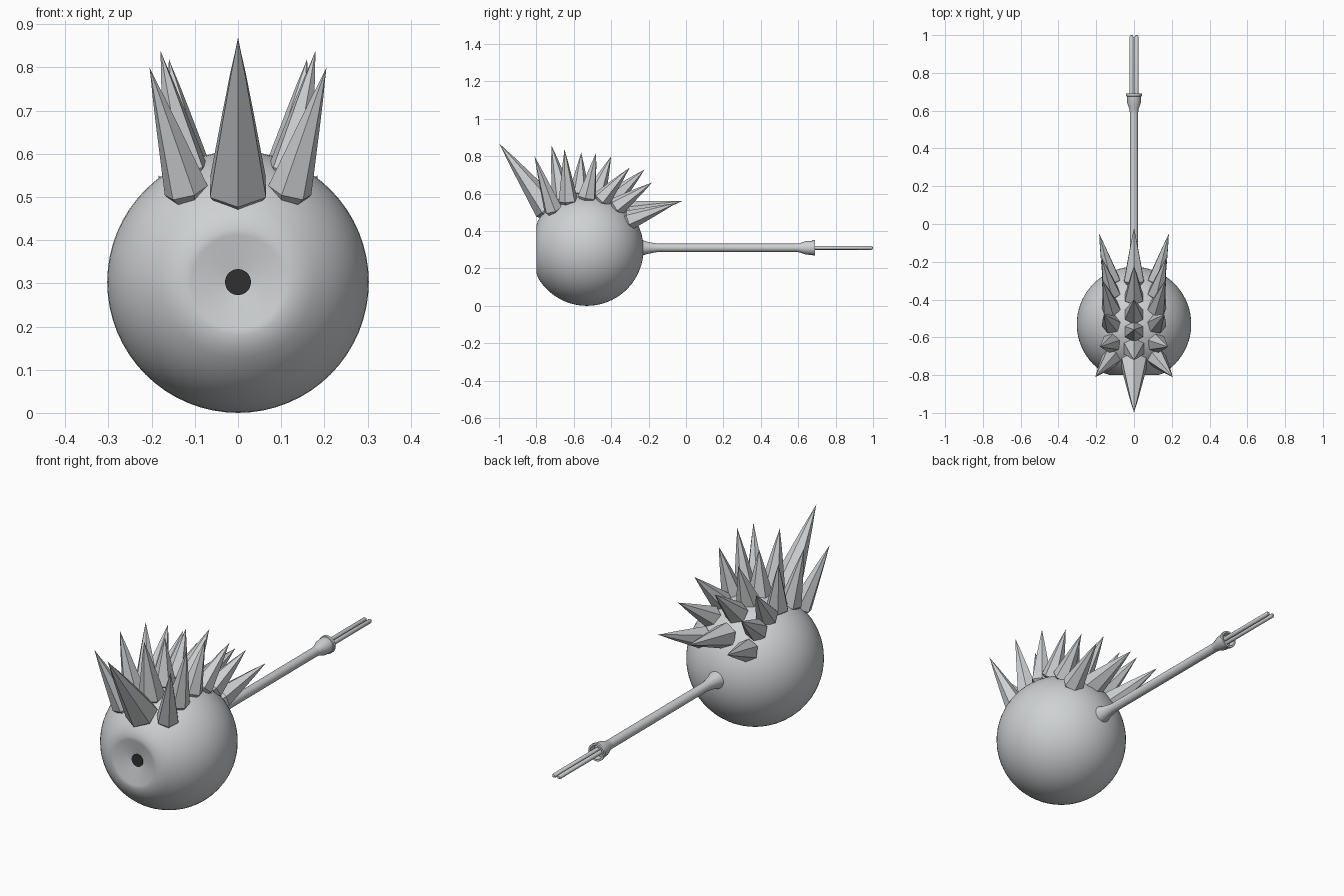
import bpy, bmesh, math
from mathutils import Vector

old = bpy.data.objects.get("Cube")
if old:
    bpy.data.objects.remove(old)


def material(name, rgb):
    m = bpy.data.materials.new(name)
    m.use_nodes = True
    m.diffuse_color = (*rgb, 1)
    m.node_tree.nodes["Principled BSDF"].inputs["Base Color"].default_value = (*rgb, 1)
    return m


GREY = material("pale grey", (0.62, 0.64, 0.65))
DARK = material("pupil black", (0.03, 0.03, 0.03))


def lathe(name, profile, start, direction, sides, mat, smooth=40):
    """Turn (distance, radius) points about an axis and cap both ends."""
    axis = Vector(direction).normalized()
    up = Vector((0, 0, 1)) if abs(axis.z) < 0.999 else Vector((0, -1, 0))
    side = axis.cross(up).normalized()
    up = side.cross(axis)
    bm = bmesh.new()
    rings = []
    for d, r in profile:
        centre = Vector(start) + axis * d
        if r == 0:
            rings.append([bm.verts.new(centre)] * sides)
            continue
        ring = []
        for i in range(sides):
            a = math.tau * i / sides
            ring.append(bm.verts.new(centre + r * (up * math.cos(a) + side * math.sin(a))))
        rings.append(ring)
    for a, b in zip(rings, rings[1:]):
        for i in range(sides):
            j = (i + 1) % sides
            corners = list(dict.fromkeys((a[i], a[j], b[j], b[i])))
            bm.faces.new(corners)
    for ring in (rings[0], rings[-1]):
        if ring[0] is not ring[1]:
            bm.faces.new(ring)
    bmesh.ops.recalc_face_normals(bm, faces=bm.faces)
    mesh = bpy.data.meshes.new(name)
    bm.to_mesh(mesh)
    bm.free()
    mesh.materials.append(mat)
    ob = bpy.data.objects.new(name, mesh)
    bpy.context.collection.objects.link(ob)
    if smooth:
        bpy.ops.object.select_all(action="DESELECT")
        ob.select_set(True)
        bpy.context.view_layer.objects.active = ob
        bpy.ops.object.shade_smooth_by_angle(angle=math.radians(smooth))
    return ob


# Eyeball with a flattened front and a shallow sunken iris
R = 0.303
EYE = Vector((0, -0.53, R))
BACK = (0, 1, 0)
ball = [(-0.24, 0.03), (-0.27, 0.108), (-0.27, 0.125)]
first = math.acos(0.262 / R)
for k in range(29):
    t = first + (math.pi - first) * k / 28
    ball.append((-R * math.cos(t), R * math.sin(t) if k < 28 else 0))
lathe("eyeball", ball, EYE, BACK, 64, GREY, 35)
lathe("pupil", [(-0.244, 0.03), (-0.238, 0.03)], EYE, BACK, 32, DARK)

# Tail cord with a flared root, and the plug collar with a hollow end
TAIL = (0, 0, 0.31)
lathe("tail_cord", [(-0.27, 0.05), (-0.235, 0.042), (-0.2, 0.031), (-0.15, 0.022), (0.62, 0.022)],
      TAIL, BACK, 20, GREY)
lathe("plug_collar", [(0.59, 0.022), (0.61, 0.025), (0.64, 0.036), (0.675, 0.038), (0.677, 0.042),
                      (0.69, 0.042), (0.69, 0.033), (0.66, 0.03)], TAIL, BACK, 20, GREY)

# Two round-ended plug prongs
for name, x in (("left_prong", 0.0135), ("right_prong", -0.0135)):
    lathe(name, [(0.65, 0.0105), (0.99, 0.0105), (0.997, 0.007), (1.0, 0)],
          (x, 0, 0.31), BACK, 12, GREY)


# Crest spikes: faceted, gently bulging cones rooted in the eyeball
def spike(name, x, y, tip, radius):
    offset = Vector((x, y, 0)) - Vector((0, EYE.y, 0))
    root = Vector((x, y, R + math.sqrt(R * R - offset.length_squared)))
    span = Vector(tip) - root
    shape = [(-0.06, 0.75), (0, 1), (0.25, 0.76), (0.5, 0.52), (0.75, 0.27), (0.9, 0.1), (1, 0)]
    lathe(name, [(d * span.length, r * radius) for d, r in shape], root, span, 6, GREY, 25)


# Middle row: root y, tip y, tip z, radius
middle = [(-0.74, -1.0, 0.87, 0.075), (-0.66, -0.72, 0.86, 0.06), (-0.57, -0.56, 0.82, 0.055),
          (-0.48, -0.4, 0.8, 0.055), (-0.39, -0.22, 0.73, 0.055), (-0.3, -0.02, 0.56, 0.06)]
for n, (y, ty, tz, r) in enumerate(middle, 1):
    spike(f"middle_spike_{n}", 0, y, (0, ty, tz), r)

# Side rows: root y, tip x, tip y, tip z
sides = [(-0.71, 0.205, -0.81, 0.8), (-0.63, 0.18, -0.65, 0.84), (-0.53, 0.16, -0.48, 0.82),
         (-0.45, 0.165, -0.3, 0.74), (-0.37, 0.17, -0.18, 0.66), (-0.3, 0.185, -0.05, 0.55)]
for label, s in (("left", 1), ("right", -1)):
    for n, (y, tx, ty, tz) in enumerate(sides, 1):
        spike(f"{label}_spike_{n}", s * 0.12, y, (s * tx, ty, tz), 0.052)
